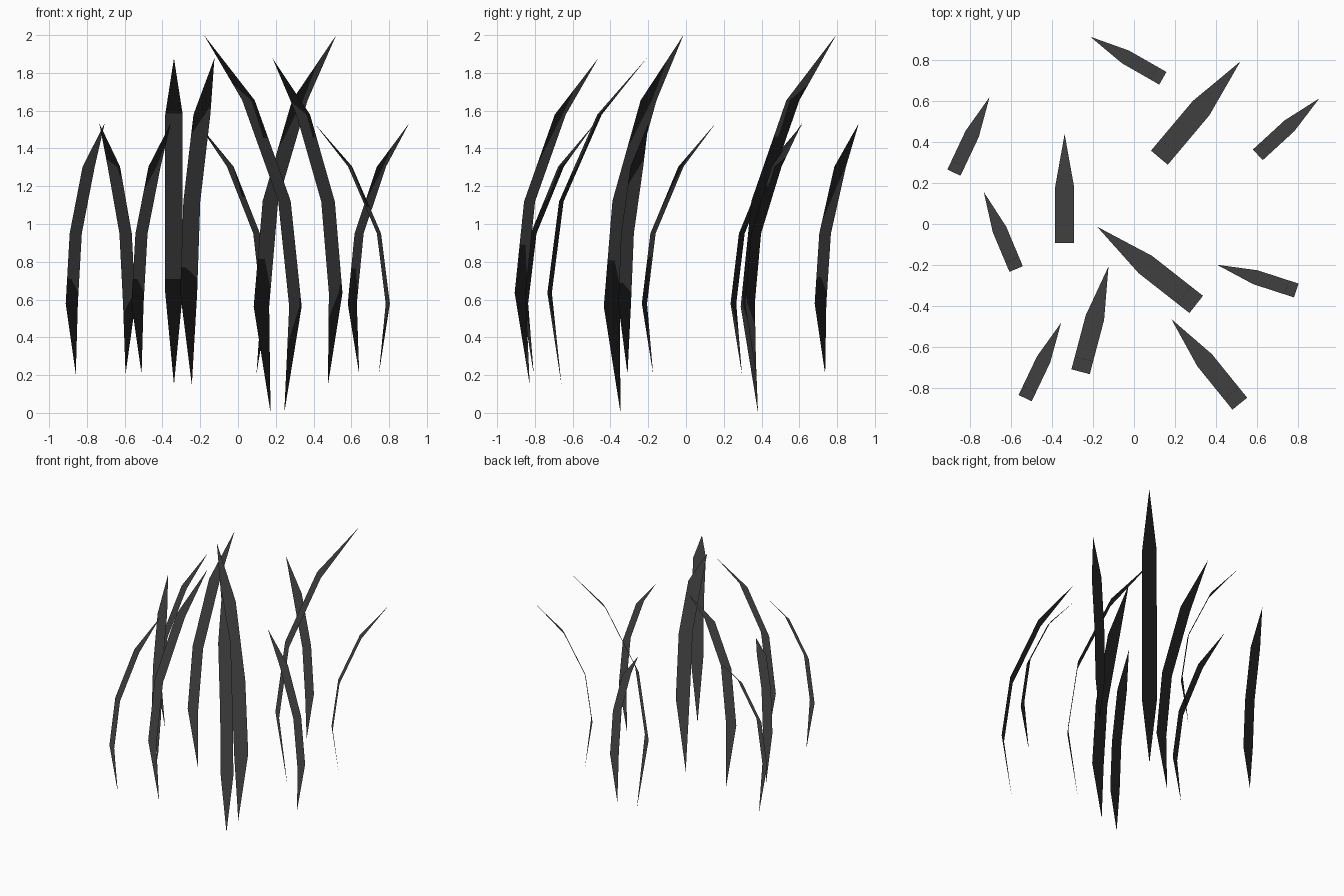
import bpy
from mathutils import Vector

if "Cube" in bpy.data.objects:
    bpy.data.objects.remove(bpy.data.objects["Cube"])

# Blade side profile at full size: (lean offset from the rearmost bend, height)
PROFILE = [(0.075, 0.0), (0.0, 0.563), (0.074, 1.122), (0.316, 1.655), (0.615, 2.0)]
WIDTH = 0.107

# Dark foliage colour
dark = bpy.data.materials.new("dark_grass")
dark.diffuse_color = (0.05, 0.05, 0.05, 1)
dark.use_nodes = True
dark.node_tree.nodes["Principled BSDF"].inputs["Base Color"].default_value = dark.diffuse_color


def blade(name, size, foot_z, rear, tip):
    """Flat pointed leaf bending from its rear point towards its tip (plan view)."""
    rear = Vector((rear[0], rear[1], 0))
    lean = (Vector((tip[0], tip[1], 0)) - rear).normalized()
    side = Vector((lean.y, -lean.x, 0)) * WIDTH * size / 2
    spine = [rear + lean * s * size + Vector((0, 0, foot_z + z * size)) for s, z in PROFILE]
    verts = [spine[0]]
    for p in spine[1:-1]:
        verts += [p - side, p + side]
    verts.append(spine[-1])
    faces = [(0, 2, 1), (1, 2, 4, 3), (3, 4, 6, 5), (5, 6, 7)]
    mesh = bpy.data.meshes.new(name)
    mesh.from_pydata(verts, [], faces)
    mesh.materials.append(dark)
    # Foliage shading: every normal points up so all blades light evenly
    mesh.polygons.foreach_set("use_smooth", [True] * len(faces))
    mesh.normals_split_custom_set_from_vertices([(0, 0, 1)] * len(verts))
    mesh.update()
    obj = bpy.data.objects.new(name, mesh)
    bpy.context.collection.objects.link(obj)


# Size groups: scale, foot height, list of (rear point, tip point) in plan
GROUPS = {
    "tall_grass_blade": (1.0, 0.0, [
        ((0.124, 0.324), (0.522, 0.797)),
        ((0.304, -0.393), (-0.178, -0.015))]),
    "medium_grass_blade": (0.865, 0.148, [
        ((-0.339, -0.092), (-0.339, 0.44)),
        ((-0.261, -0.722), (-0.124, -0.205)),
        ((0.517, -0.878), (0.178, -0.459))]),
    "short_grass_blade": (0.664, 0.205, [
        ((0.141, 0.712), (-0.217, 0.917)),
        ((0.605, 0.338), (0.907, 0.615)),
        ((-0.88, 0.251), (-0.705, 0.622)),
        ((-0.576, -0.22), (-0.734, 0.156)),
        ((-0.532, -0.851), (-0.354, -0.478)),
        ((0.793, -0.325), (0.402, -0.198))]),
}

for name, (size, foot_z, places) in GROUPS.items():
    for i, (rear, tip) in enumerate(places, 1):
        blade(f"{name}_{i}", size, foot_z, rear, tip)
